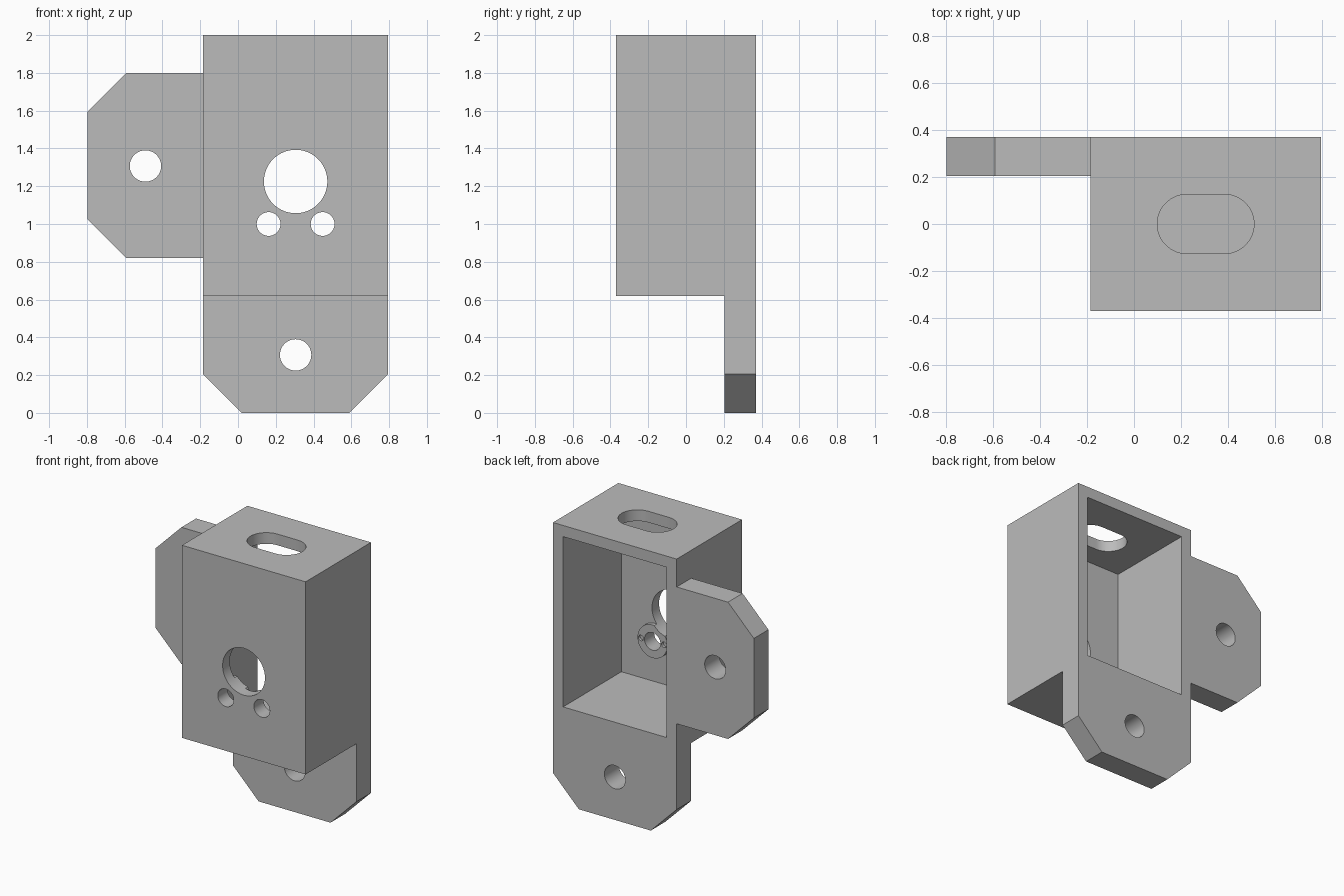
import bpy, bmesh
from math import cos, sin, pi, radians

default = bpy.data.objects.get("Cube")
if default:
    bpy.data.objects.remove(default, do_unlink=True)

grey = bpy.data.materials.new("plain_grey")
grey.use_nodes = True
grey.diffuse_color = (0.5, 0.5, 0.5, 1)
grey.node_tree.nodes["Principled BSDF"].inputs["Base Color"].default_value = (0.5, 0.5, 0.5, 1)


def prism(name, outline, start, end, axis="y"):
    """Extrude a 2D outline along y (outline is x, z) or z (outline is x, y)."""
    bm = bmesh.new()
    place = (lambda u, v, d: (u, d, v)) if axis == "y" else (lambda u, v, d: (u, v, d))
    rings = [[bm.verts.new(place(u, v, d)) for u, v in outline] for d in (start, end)]
    bm.faces.new(rings[0])
    bm.faces.new(rings[1])
    count = len(outline)
    for i in range(count):
        j = (i + 1) % count
        bm.faces.new((rings[0][i], rings[0][j], rings[1][j], rings[1][i]))
    bmesh.ops.recalc_face_normals(bm, faces=bm.faces)
    mesh = bpy.data.meshes.new(name)
    bm.to_mesh(mesh)
    bm.free()
    mesh.materials.append(grey)
    obj = bpy.data.objects.new(name, mesh)
    bpy.context.collection.objects.link(obj)
    return obj


def rect(x0, x1, v0, v1):
    return [(x0, v0), (x1, v0), (x1, v1), (x0, v1)]


def circle(x, v, r, n=64):
    return [(x + r * cos(2 * pi * i / n), v + r * sin(2 * pi * i / n)) for i in range(n)]


def slot(x, v, half, r, n=32):
    """Rounded slot: two half circles joined by straight sides."""
    ends = []
    for side, turn in ((half, -pi / 2), (-half, pi / 2)):
        ends += [(x + side + r * cos(turn + pi * i / n), v + r * sin(turn + pi * i / n))
                 for i in range(n + 1)]
    return ends


def cut(obj, cutters):
    """Subtract the cutters, bake the result and drop the helpers."""
    for c in cutters:
        c.hide_render = True
        mod = obj.modifiers.new("cut", "BOOLEAN")
        mod.operation, mod.solver, mod.object = "DIFFERENCE", "EXACT", c
    graph = bpy.context.evaluated_depsgraph_get()
    baked = bpy.data.meshes.new_from_object(obj.evaluated_get(graph))
    obj.modifiers.clear()
    obj.data = baked
    for c in cutters:
        bpy.data.objects.remove(c, do_unlink=True)
    baked.polygons.foreach_set("use_smooth", [True] * len(baked.polygons))
    baked.set_sharp_from_angle(angle=radians(30))


LEFT, RIGHT, MID = 0.795, -0.185, 0.305
FRONT, BACK, TAB = -0.37, 0.37, 0.205
FLOOR, TOP, WALL, BEV = 0.62, 2.0, 0.08, 0.205
PORT = (MID, 1.225, 0.168)
SCREWS = (MID - 0.143, MID + 0.143)
SCREW_Z, SCREW_R = 1.0, 0.063

# Housing, open at the back
housing = prism("housing", rect(RIGHT, LEFT, FLOOR, TOP), FRONT, BACK)
cut(housing, [
    prism("cavity", rect(RIGHT + WALL, LEFT - WALL, FLOOR + WALL, TOP - WALL), FRONT + WALL, 1),
    prism("port", circle(*PORT), -1, 0),
    prism("top_slot", slot(MID, 0, 0.08, 0.126), 1.8, 2.2, "z"),
] + [prism("screw_hole", circle(x, SCREW_Z, SCREW_R), -1, 0) for x in SCREWS])

# Bosses behind the small holes, each with two pin sockets
for x, side in zip(SCREWS, ("right", "left")):
    inner = FRONT + WALL
    boss = prism(side + "_boss", circle(x, SCREW_Z, 0.118), inner, inner + 0.03)
    cut(boss, [
        prism("bore", circle(x, SCREW_Z, SCREW_R), -1, 1),
        prism("port", circle(*PORT), -1, 1),
    ] + [prism("socket", circle(x + s * 0.092, SCREW_Z, 0.02, 24), inner + 0.01, 1)
         for s in (-1, 1)])

# Lower mounting tab
lower_tab = prism("lower_tab", [
    (RIGHT, FLOOR), (RIGHT, BEV), (RIGHT + BEV, 0),
    (LEFT - BEV, 0), (LEFT, BEV), (LEFT, FLOOR)], TAB, BACK)
cut(lower_tab, [prism("tab_hole", circle(MID, 0.307, 0.083), 0, 1)])

# Side mounting tab
low, high, tip = 0.82, 1.8, -0.797
side_tab = prism("side_tab", [
    (RIGHT, low), (RIGHT, high), (tip + BEV, high),
    (tip, high - BEV), (tip, low + BEV), (tip + BEV, low)], TAB, BACK)
cut(side_tab, [prism("tab_hole", circle(-0.49, 1.307, 0.083), 0, 1)])
